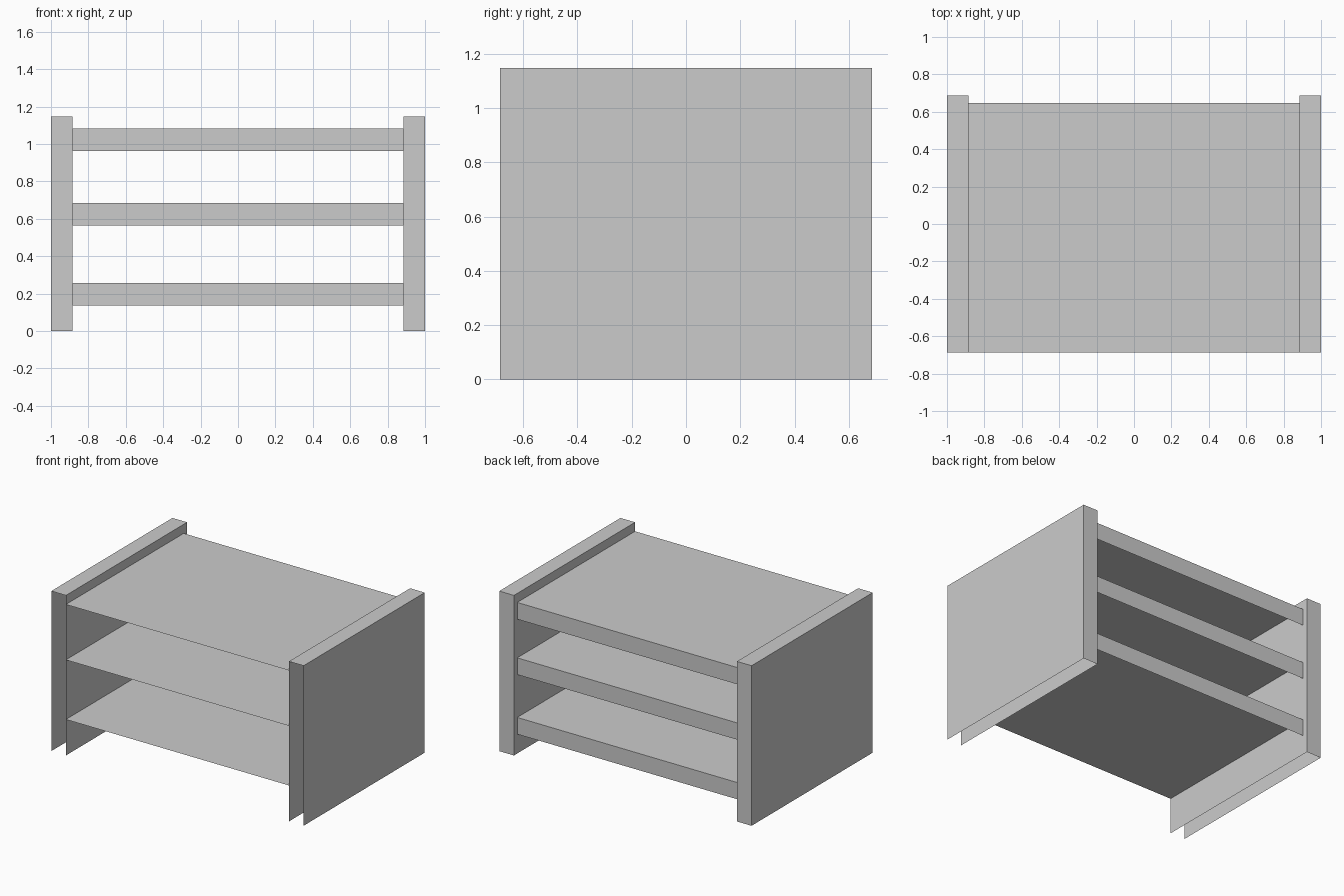
import bpy, bmesh
from mathutils import Vector

cube = bpy.data.objects.get("Cube")
if cube:
    bpy.data.objects.remove(cube, do_unlink=True)

GREY = (0.6, 0.6, 0.6, 1)
grey = bpy.data.materials.new("plain grey")
grey.use_nodes = True
grey.diffuse_color = GREY
grey.node_tree.nodes["Principled BSDF"].inputs["Base Color"].default_value = GREY

LEFT, RIGHT = Vector((1, 0, 0)), Vector((-1, 0, 0))
FRONT, DOWN = Vector((0, -1, 0)), Vector((0, 0, -1))


def open_box(name, low, high, open_sides):
    """Box between two corners, without the faces that point to open_sides."""
    low, high = Vector(low), Vector(high)
    bm = bmesh.new()
    bmesh.ops.create_cube(bm, size=1)
    bmesh.ops.scale(bm, vec=high - low, verts=bm.verts)
    bmesh.ops.translate(bm, vec=(low + high) / 2, verts=bm.verts)
    bm.normal_update()
    gone = [f for f in bm.faces if any(f.normal.dot(d) > 0.9 for d in open_sides)]
    bmesh.ops.delete(bm, geom=gone, context='FACES')
    mesh = bpy.data.meshes.new(name)
    bm.to_mesh(mesh)
    bm.free()
    mesh.materials.append(grey)
    bpy.context.collection.objects.link(bpy.data.objects.new(name, mesh))


DEPTH, HEIGHT = 0.686, 1.147
INNER = 0.884

# Side panels: hollow, open at the front and underneath
open_box("left_panel", (INNER, -DEPTH, 0), (1, DEPTH, HEIGHT), [FRONT, DOWN])
open_box("right_panel", (-1, -DEPTH, 0), (-INNER, DEPTH, HEIGHT), [FRONT, DOWN])

# Shelves: a top sheet with a lip along the back
for name, top in (("lower", 0.258), ("middle", 0.685), ("upper", 1.082)):
    open_box(name + "_shelf", (-INNER, -DEPTH, top - 0.12), (INNER, 0.648, top),
             [FRONT, DOWN, LEFT, RIGHT])
